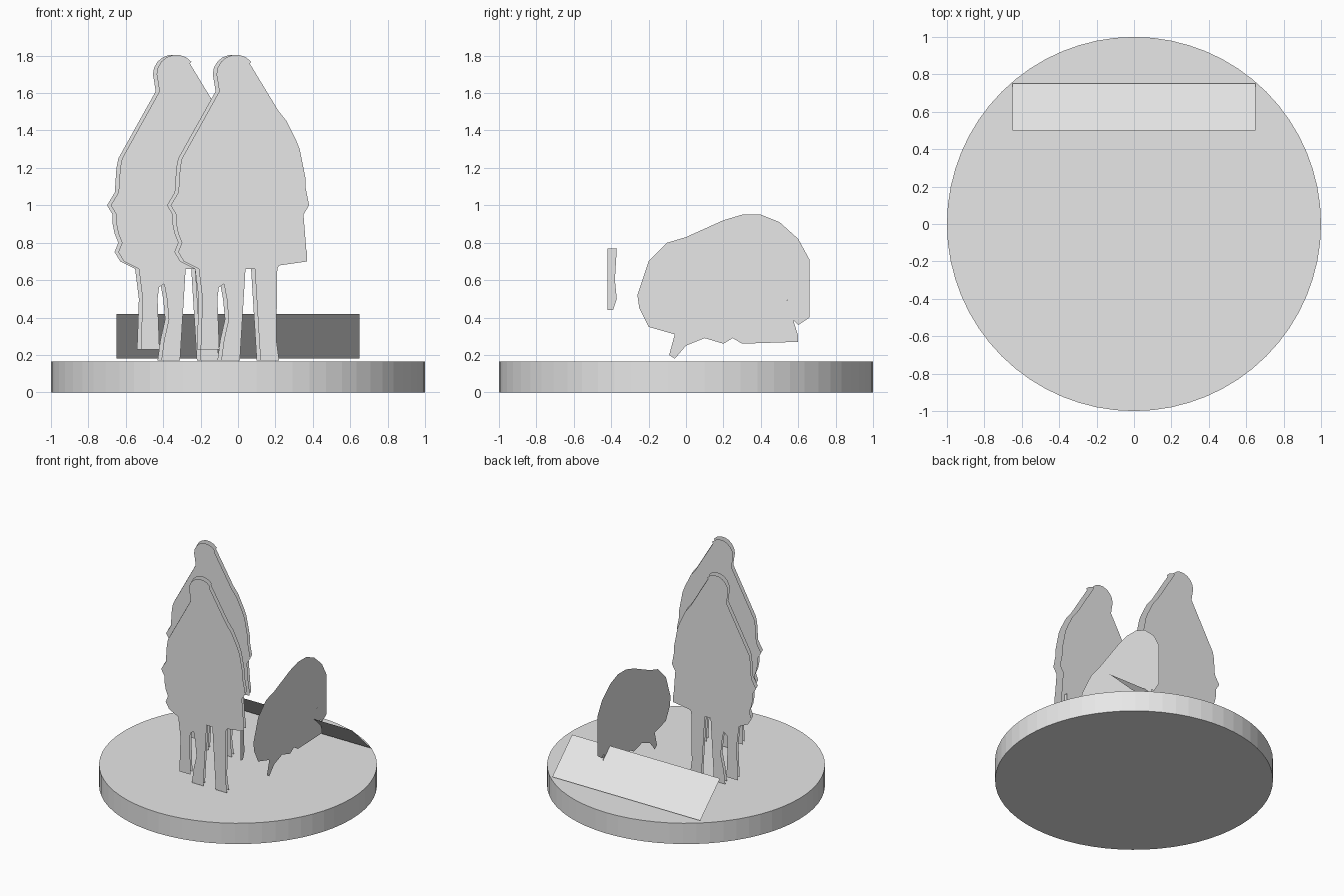
import bpy
import bmesh
from math import cos, sin, radians
from mathutils import Vector

default_cube = bpy.data.objects.get("Cube")
if default_cube:
    bpy.data.objects.remove(default_cube, do_unlink=True)

# One plain grey for the whole model
GREY = (0.8, 0.8, 0.8, 1)
grey = bpy.data.materials.new("plain_grey")
grey.use_nodes = True
grey.diffuse_color = GREY
grey.node_tree.nodes["Principled BSDF"].inputs["Base Color"].default_value = GREY


def finish(name, bm):
    """Turn a bmesh into a named, grey, flat shaded object."""
    mesh = bpy.data.meshes.new(name)
    bm.to_mesh(mesh)
    bm.free()
    mesh.materials.append(grey)
    part = bpy.data.objects.new(name, mesh)
    bpy.context.collection.objects.link(part)


def cutout(name, outline, origin, across):
    """Flat card: the outline runs along the across direction and up z."""
    bm = bmesh.new()
    origin, across, up = Vector(origin), Vector(across), Vector((0, 0, 1))
    corners = [bm.verts.new(origin + across * a + up * b) for a, b in outline]
    card = bm.faces.new(corners)
    bmesh.ops.triangulate(bm, faces=[card])
    finish(name, bm)


def cloak_edge(widths, side, hem=0.7, step=0.05):
    """One ragged side of the cloak, sampled evenly from the hem upwards."""
    return [(side * width, hem + step * row) for row, width in enumerate(widths)]


def horse_leg(hip, lean, hoof):
    """Leg outline: down the right edge and back up the left one."""
    heights = (0.66, 0.5, 0.39, 0.28, hoof)
    half_widths = (0.06, 0.04, 0.03, 0.035, 0.05)
    shifts = (0, 0, 0, lean, lean)
    rows = list(zip(heights, half_widths, shifts))
    right = [(hip + shift + half, z) for z, half, shift in rows]
    left = [(hip + shift - half, z) for z, half, shift in rows]
    return right + left[::-1]


def helmet_crest(centre_x, centre_z, radius):
    """Round crest, swept clockwise from the nape to the brow."""
    angles = [radians(degrees) for degrees in range(200, 30, -20)]
    return [(centre_x + radius * cos(a), centre_z + radius * sin(a)) for a in angles]


# Round base
bm = bmesh.new()
bmesh.ops.create_cone(bm, cap_ends=True, segments=64, radius1=1, radius2=1, depth=0.165)
for vert in bm.verts:
    vert.co.z = max(vert.co.z * 2, 0)
finish("round_base", bm)

# Sloping plaque at the back
bm = bmesh.new()
plaque = [(-0.65, 0.5, 0.42), (-0.65, 0.75, 0.18), (0.65, 0.75, 0.18), (0.65, 0.5, 0.42)]
bm.faces.new([bm.verts.new(corner) for corner in reversed(plaque)])
finish("sloping_plaque", bm)

# Mounted rider silhouette, assembled clockwise from the nape
nape = [(-0.06, 1.57), (-0.06, 1.63), (-0.1, 1.61)]
face = [(0.05, 1.74), (0.08, 1.69), (0.07, 1.62), (0.08, 1.57)]
helmet = nape + helmet_crest(-0.01, 1.7, 0.105) + face
left_side = cloak_edge(
    (.37, .37, .35, .34, .33, .35, .38, .37, .36,
     .36, .35, .34, .33, .31, .28, .26, .22, .16), side=1)
right_side = cloak_edge(
    (.29, .32, .3, .32, .33, .33, .36, .33, .3,
     .3, .31, .3, .26, .24, .21, .18, .14, .08), side=-1)
hem_notch = [(0.26, 0.7), (0.24, 0.74), (0.22, 0.68)]
legs = (
    horse_leg(hip=0.15, lean=0.02, hoof=0.17)
    + horse_leg(hip=-0.02, lean=-0.02, hoof=0.17)
    + horse_leg(hip=-0.15, lean=0, hoof=0.23)
)
rider = helmet + left_side[::-1] + hem_notch + legs + right_side

# Two riders, each a pair of closely spaced cards
for place, x, y in (("front", 0, -0.45), ("rear", -0.32, 0.07)):
    cutout(place + "_rider_face", rider, (x, y, 0), (1, 0, 0))
    cutout(place + "_rider_backing", rider, (x - 0.02, y + 0.05, 0), (1, 0, 0))

# Crouching figure, seen edge-on from the front: rounded back, then underside
back_heights = (.7, .8, .83, .87, .92, .95, .95, .91, .82)
rounded_back = [(-0.2 + 0.1 * i, height) for i, height in enumerate(back_heights)]
hanging_arm = [
    (0.66, 0.71), (0.66, 0.4), (0.6, 0.36), (0.56, 0.4),
    (0.54, 0.5), (0.47, 0.5), (0.45, 0.43),
]
underside = [
    (0.6, 0.3), (0.6, 0.27), (0.3, 0.26), (0.25, 0.29),
    (0.2, 0.26), (0.1, 0.29), (0, 0.25),
]
trailing_edge = [
    (-0.06, 0.18), (-0.09, 0.2), (-0.06, 0.31), (-0.2, 0.35),
    (-0.13, 0.39), (-0.25, 0.45), (-0.26, 0.52),
]
crouching = rounded_back + hanging_arm + underside + trailing_edge
cutout("crouching_figure", crouching, (0.317, 0, 0), (0, 1, 0))

# Loose sliver standing ahead of the crouching figure
sliver = [(-0.42, 0.77), (-0.37, 0.77), (-0.39, 0.7), (-0.37, 0.5), (-0.39, 0.44), (-0.42, 0.44)]
cutout("loose_sliver", sliver, (0.317, 0, 0), (0, 1, 0))
